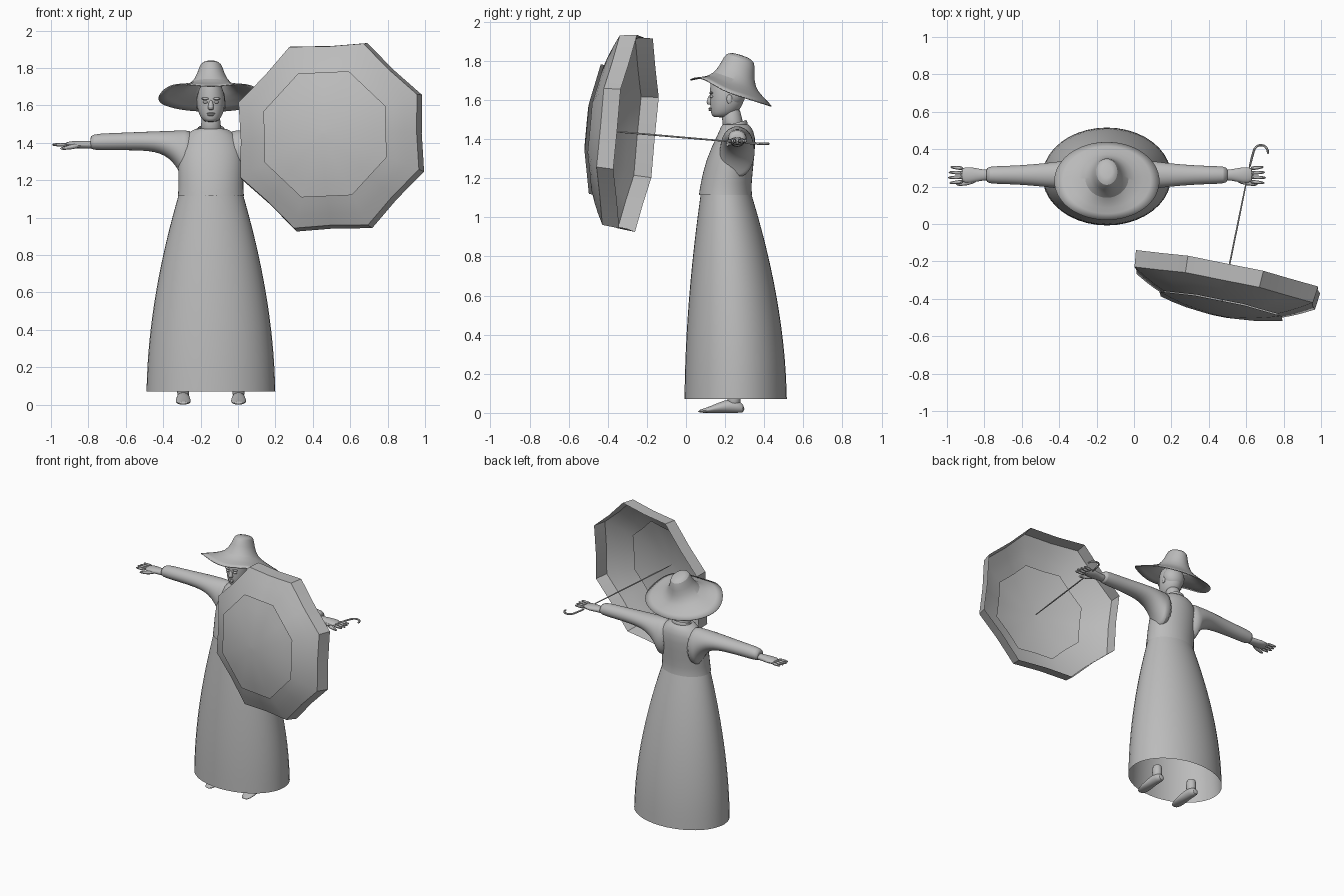
import bpy, bmesh
from math import sin, cos, pi, radians
from mathutils import Vector

if "Cube" in bpy.data.objects:
    bpy.data.objects.remove(bpy.data.objects["Cube"], do_unlink=True)

SHADE = (0.5, 0.5, 0.5, 1)
grey = bpy.data.materials.new("plain grey")
grey.use_nodes = True
grey.diffuse_color = SHADE
grey.node_tree.nodes["Principled BSDF"].inputs["Base Color"].default_value = SHADE

MIDDLE = -0.145   # x of the figure
ARM_Y = 0.262
HAND_Z = 1.39


def loft(name, rings, start=True, end=True, subdivide=True, crease=40):
    """Skin a list of equal point rings; optionally cap both ends."""
    bm = bmesh.new()
    loops = [[bm.verts.new(point) for point in ring] for ring in rings]
    count = len(loops[0])
    for lower, upper in zip(loops, loops[1:]):
        for i in range(count):
            j = (i + 1) % count
            bm.faces.new((lower[i], lower[j], upper[j], upper[i]))
    if start:
        bm.faces.new(loops[0])
    if end:
        bm.faces.new(loops[-1])
    bmesh.ops.recalc_face_normals(bm, faces=bm.faces)
    mesh = bpy.data.meshes.new(name)
    bm.to_mesh(mesh)
    bm.free()
    mesh.materials.append(grey)
    part = bpy.data.objects.new(name, mesh)
    bpy.context.collection.objects.link(part)
    if subdivide:
        part.modifiers.new("smooth", 'SUBSURF')
    bpy.ops.object.select_all(action='DESELECT')
    part.select_set(True)
    bpy.context.view_layer.objects.active = part
    bpy.ops.object.shade_smooth_by_angle(angle=radians(crease))
    return part


def oval(centre, first, second, count=20):
    centre, first, second = Vector(centre), Vector(first), Vector(second)
    turns = [2 * pi * i / count for i in range(count)]
    return [centre + first * cos(turn) + second * sin(turn) for turn in turns]


def level(z, half, front, back, x=MIDDLE):
    """Horizontal oval given its half width and its front and back y."""
    return oval((x, (front + back) / 2, z), (half, 0, 0), (0, (back - front) / 2, 0))


def upright(x, y, z, depth, height):
    """Oval across an arm."""
    return oval((x, y, z), (0, depth, 0), (0, 0, height))


def tube(name, points, radii):
    points = [Vector(point) for point in points]
    last = len(points) - 1
    rings = []
    for i, point in enumerate(points):
        way = (points[min(i + 1, last)] - points[max(i - 1, 0)]).normalized()
        side = way.cross(Vector((0, 0, 1))).normalized()
        rings.append(oval(point, side * radii[i], side.cross(way) * radii[i], 8))
    loft(name, rings)


def ball(name, x, y, z, width, depth, height):
    rings = []
    for i in range(1, 8):
        turn = pi * i / 8
        reach = depth * sin(turn)
        rings.append(level(z - height * cos(turn), width * sin(turn), y - reach, y + reach, x))
    loft(name, rings)


# Long open skirt, flaring quickly at the waist and slowly at the hem
skirt = []
for i in range(9):
    drop = i / 8
    flare = 1 - (1 - drop) ** 1.8
    skirt.append(level(1.14 - 1.07 * drop, 0.17 + 0.18 * flare,
                       0.076 - 0.088 * flare, 0.33 + 0.19 * flare))
loft("skirt", skirt, start=False, end=False)

# Bodice leaning back towards the collar
bodice = [(1.115, 0.18, 0.064, 0.34), (1.16, 0.174, 0.07, 0.335), (1.3, 0.18, 0.1, 0.35),
          (1.42, 0.165, 0.16, 0.36), (1.47, 0.1, 0.18, 0.33), (1.48, 0.07, 0.19, 0.31)]
loft("bodice", [level(*row) for row in bodice], start=False)

# Collar band dipping at the front
collar = []
for i in range(4):
    swell = 1 + 0.1 * sin(pi * i / 4)
    collar.append(oval((MIDDLE, 0.245, 1.48 - i / 100),
                       (0.07 * swell, 0, 0), (0, 0.065 * swell, 0.018)))
loft("collar", collar, start=False, end=False)


def sleeve_ring(x, t):
    """Deep at the armpit, slim at the cuff."""
    low = 1.36 - 0.16 * (1 - t) ** 8
    high = 1.468 - 0.02 * t
    return upright(x, ARM_Y, (low + high) / 2, 0.047 + 0.043 * (1 - t) ** 2, (high - low) / 2)


# Arms and feet on both sides
foot = [(0.06, 0.025, 0.015), (0.12, 0.045, 0.03), (0.2, 0.035, 0.07),
        (0.26, 0.035, 0.07), (0.3, 0.02, 0.04)]
palm = [(0.6, 0.03, 0.024), (0.67, 0.028, 0.02), (0.73, 0.046, 0.022), (0.785, 0.04, 0.012)]

for side, sign in (("left", 1), ("right", -1)):
    def out(distance):
        return MIDDLE + sign * distance

    steps = [(i / 9) ** 2 for i in range(10)]
    sleeve = [sleeve_ring(out(0.08), 0)]
    sleeve += [sleeve_ring(out(0.15 + 0.49 * t), t) for t in steps]
    sleeve.append(upright(out(0.645), ARM_Y, 1.4, 0.03, 0.024))
    loft(side + "_sleeve", sleeve)

    loft(side + "_hand", [upright(out(reach), ARM_Y, HAND_Z, wide, thick)
                          for reach, wide, thick in palm])
    for i, label in enumerate(("index", "middle", "ring", "little")):
        spread = i - 1.5
        length = 0.09 - 0.008 * abs(spread + 0.3)
        path = [(out(0.765 + length * t), ARM_Y + spread * (0.023 + 0.006 * t), HAND_Z)
                for t in (0, 0.5, 1)]
        tube(side + "_" + label + "_finger", path, (0.012, 0.011, 0.007))
    tube(side + "_thumb", [(out(0.69), 0.24, HAND_Z), (out(0.75), 0.216, 1.376),
                           (out(0.81), 0.21, 1.368)], (0.016, 0.014, 0.008))

    foot_x = out(0.148)
    loft(side + "_foot", [oval((foot_x, y, tall / 2), (half, 0, 0), (0, 0, tall / 2))
                          for y, half, tall in foot])
    loft(side + "_ankle", [level(z, 0.033, 0.21, 0.28, foot_x) for z in (0.03, 0.08, 0.14)])

    ball(side + "_ear", out(0.073), 0.222, 1.605, 0.008, 0.015, 0.025)
    ball(side + "_eye", out(0.029), 0.131, 1.618, 0.015, 0.01, 0.008)
    ball(side + "_brow", out(0.03), 0.129, 1.636, 0.022, 0.01, 0.007)

# Neck, and a head with a flat face and a chin set forward
loft("neck", [level(1.44, 0.066, 0.185, 0.31), level(1.5, 0.05, 0.185, 0.285),
              level(1.58, 0.05, 0.18, 0.275)])
head = []
for i in range(1, 10):
    turn = pi * i / 10
    bulge = sin(turn)
    head.append(level(1.62 - 0.115 * cos(turn), 0.076 * bulge ** 0.8,
                      0.2 - 0.079 * bulge ** 0.2, 0.18 + 0.12 * bulge))
loft("head", head)
ball("hair", MIDDLE, 0.238, 1.635, 0.08, 0.07, 0.08)
loft("nose", [level(1.575, 0.012, 0.112, 0.14), level(1.585, 0.018, 0.1, 0.14),
              level(1.635, 0.008, 0.121, 0.14)])
ball("upper_lip", MIDDLE, 0.126, 1.557, 0.023, 0.011, 0.005)
ball("lower_lip", MIDDLE, 0.126, 1.549, 0.019, 0.011, 0.006)

# Hat sloping down to the back, with the front corners of the brim curled up
hat = [(1.637, 0.283, 0.21), (1.67, 0.19, 0.15), (1.7, 0.11, 0.105), (1.77, 0.07, 0.083),
       (1.82, 0.06, 0.075), (1.83, 0.03, 0.03)]
rings = []
for z, wide, deep in hat:
    ring = oval((MIDDLE, 0.23 + 0.27 * (z - 1.637), z), (wide, 0, 0), (0, deep, -0.32 * deep), 32)
    curl = max(0, wide - 0.11) / 6
    for i, point in enumerate(ring):
        if i > 16:
            point.z += curl * sin(pi * i / 8) ** 2
    rings.append(ring)
rim = loft("hat", rings, start=False).modifiers.new("thickness", 'SOLIDIFY')
rim.thickness = 0.006

# Parasol frame: the axis runs from the tip back to the handle
AXIS = Vector((0.199, 0.976, -0.085)).normalized()
UP = Vector((0.98, -0.2, 0)).cross(AXIS).normalized()
ACROSS = AXIS.cross(UP)
APEX = Vector((0.455, -0.49, 1.45))


def octagon(radius, depth, scallop):
    """Eight-cornered ring; scallop draws its side midpoints inward."""
    ring = []
    for k in range(16):
        turn = radians(25) + pi * k / 8
        reach = radius * (cos(pi / 8) * scallop if k % 2 else 1)
        ring.append(APEX + AXIS * depth + (ACROSS * cos(turn) + UP * sin(turn)) * reach)
    return ring


# Outer canopy with its straight valance, and the raised cap over its opening
canopy = [octagon(r, 0.54 * r * r, 0.985) for r in (0.335, 0.4, 0.46, 0.527)]
canopy.append(octagon(0.538, 0.24, 0.985))
loft("parasol_canopy", canopy, start=False, end=False, subdivide=False, crease=30)
cap = [octagon(r, 0.4 * r * r, 1) for r in (0.01, 0.1, 0.2, 0.29, 0.36)]
loft("parasol_top_cap", cap, end=False, subdivide=False, crease=30)

# Shaft with a hooked handle
tube("parasol_shaft", [APEX + AXIS * along for along in (-0.028, 0.4, 0.83)], [0.005] * 3)
hook = [APEX + AXIS * 0.8]
for i in range(7):
    turn = pi * (1 - i / 5.5)
    hook.append((0.678 - 0.04 * -cos(turn), 0.384 + 0.04 * sin(turn), 1.376))
tube("parasol_handle", hook, [0.007] * len(hook))
